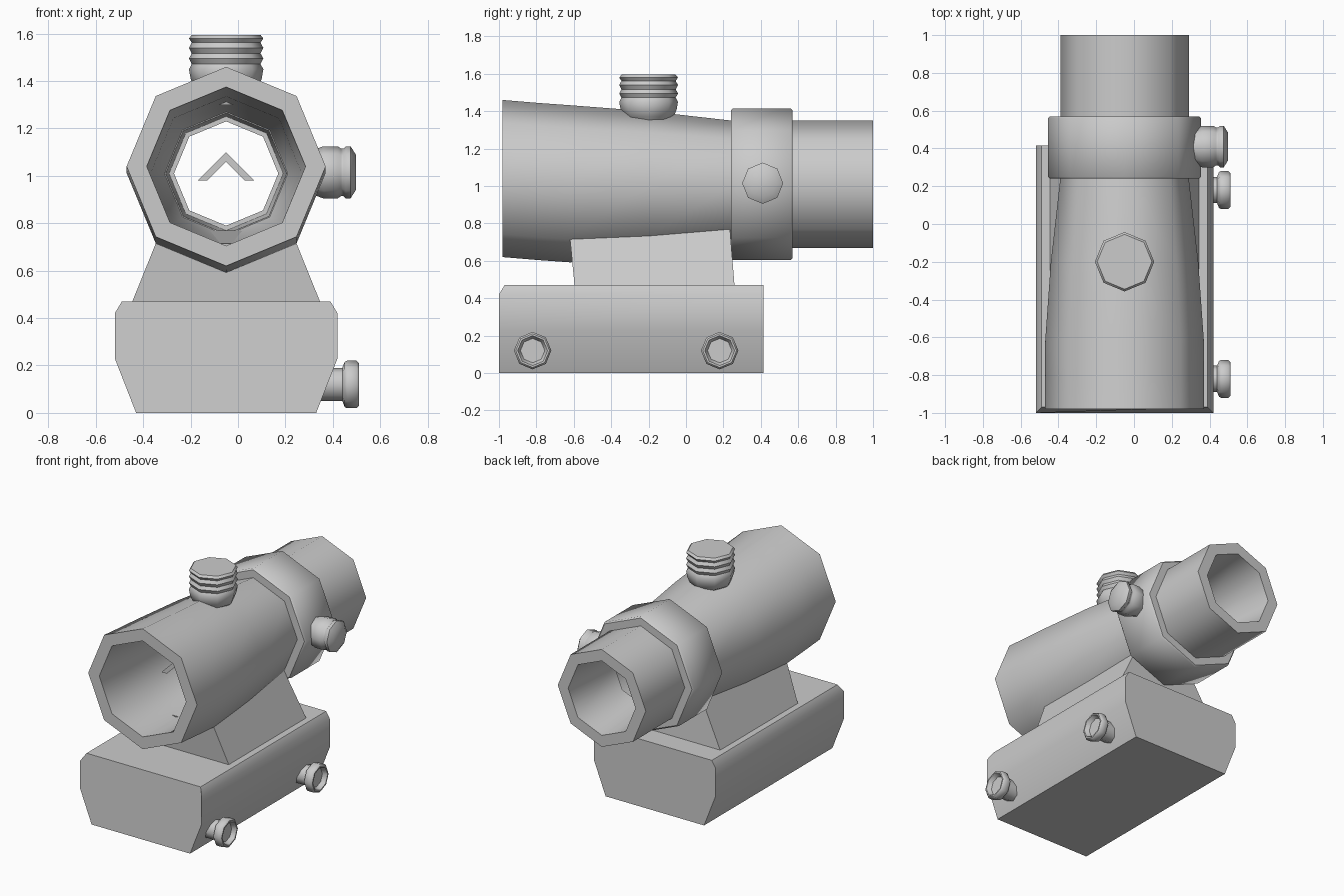
import bpy, bmesh, math
from mathutils import Vector, Matrix

cube = bpy.data.objects.get("Cube")
if cube:
    bpy.data.objects.remove(cube, do_unlink=True)

CX = -0.05      # tube centre line
SIDES = 8

grey = bpy.data.materials.new("plain grey")
grey.use_nodes = True
grey.diffuse_color = (0.6, 0.6, 0.6, 1)
grey.node_tree.nodes["Principled BSDF"].inputs["Base Color"].default_value = (0.6, 0.6, 0.6, 1)


def finish(name, bm, angle=47):
    bmesh.ops.recalc_face_normals(bm, faces=bm.faces)
    mesh = bpy.data.meshes.new(name)
    bm.to_mesh(mesh)
    bm.free()
    mesh.materials.append(grey)
    obj = bpy.data.objects.new(name, mesh)
    bpy.context.collection.objects.link(obj)
    bpy.ops.object.select_all(action='DESELECT')
    obj.select_set(True)
    bpy.context.view_layer.objects.active = obj
    bpy.ops.object.shade_smooth_by_angle(angle=math.radians(angle))
    return obj


def bridge(bm, a, b):
    for i in range(len(a)):
        j = (i + 1) % len(a)
        bm.faces.new((a[i], a[j], b[j], b[i]))


def tube(name, sections):
    """Closed hollow tube: sections (y, centre z, radius) run out and back in."""
    bm = bmesh.new()
    rings = []
    for y, cz, r in sections:
        angles = [2 * math.pi * k / SIDES for k in range(SIDES)]
        rings.append([bm.verts.new((CX + r * math.cos(a), y, cz + r * math.sin(a))) for a in angles])
    for k, ring in enumerate(rings):
        bridge(bm, ring, rings[(k + 1) % len(rings)])
    return finish(name, bm)


def knob(name, origin, axis, profile):
    """Turned part: profile (distance along axis, radius), capped at both ends."""
    bm = bmesh.new()
    turn = Matrix.Rotation(math.pi / 2, 3, 'Y') if axis == 'X' else Matrix.Identity(3)
    rings = []
    for d, r in profile:
        ring = []
        for k in range(SIDES):
            a = 2 * math.pi * k / SIDES
            p = turn @ Vector((r * math.cos(a), r * math.sin(a), d))
            ring.append(bm.verts.new(p + Vector(origin)))
        rings.append(ring)
    for a, b in zip(rings, rings[1:]):
        bridge(bm, a, b)
    bm.faces.new(rings[0])
    bm.faces.new(rings[-1])
    return finish(name, bm)


def loft(name, loops, angle=47):
    """Solid between matching loops of points."""
    bm = bmesh.new()
    rings = [[bm.verts.new(p) for p in loop] for loop in loops]
    for a, b in zip(rings, rings[1:]):
        bridge(bm, a, b)
    bm.faces.new(rings[0])
    bm.faces.new(rings[-1])
    return finish(name, bm, angle)


# Tapered main body, hollow
tube("main_body", [
    (-0.98, 1.04, 0.42), (-0.8, 1.025, 0.42), (-0.62, 1.012, 0.42), (-0.2, 1.01, 0.39), (0.26, 1.01, 0.338),
    (0.26, 1.01, 0.255), (0.2, 1.01, 0.27), (-0.62, 1.02, 0.315), (-0.98, 1.04, 0.335)])

# Collar and rear eyepiece
tube("collar", [
    (0.24, 1.01, 0.395), (0.25, 1.01, 0.405), (0.56, 1.01, 0.405), (0.57, 1.01, 0.395),
    (0.57, 1.01, 0.24), (0.24, 1.01, 0.255)])
tube("rear_eyepiece", [
    (0.55, 1.01, 0.34), (1.0, 1.01, 0.34), (1.0, 1.01, 0.26), (0.55, 1.01, 0.22)])

# Flared pedestal under the body
loft("pedestal", [
    [(CX - w0, y0, z0), (CX + w0, y0, z0), (CX + w1, y1, z1), (CX - w1, y1, z1)]
    for w0, y0, z0, w1, y1, z1 in [(0.40, -0.595, 0.46, 0.40, 0.26, 0.46),
                                   (0.297, -0.62, 0.715, 0.24, 0.235, 0.77)]])

# Mounting base: one half profile mirrored, with a bevelled top front edge
half = [(0.38, 0.0), (0.47, 0.23), (0.47, 0.42), (0.44, 0.47)]
outline = [(CX + x, z) for x, z in half] + [(CX - x, z) for x, z in reversed(half)]
loft("mounting_base", [
    [(x, -0.97 if z > 0.45 else -1.0, z) for x, z in outline],
    [(x, 0.415, z) for x, z in outline]], 40)

# Clamp bolts with dished heads
for label, y in (("front", -0.82), ("rear", 0.18)):
    knob(label + "_clamp_bolt", (0, y, 0.12), 'X', [
        (0.3, 0.07), (0.44, 0.07), (0.45, 0.095), (0.46, 0.1), (0.5, 0.1), (0.51, 0.09),
        (0.51, 0.08), (0.48, 0.065)])

# Side adjustment knob
knob("side_knob", (0, 0.41, 1.015), 'X', [
    (0.25, 0.09), (0.32, 0.095), (0.36, 0.11), (0.42, 0.11), (0.435, 0.1), (0.445, 0.1),
    (0.455, 0.11), (0.475, 0.11), (0.497, 0.075)])

# Ridged top knob
ridges = []
for k in range(3):
    z = 1.45 + 0.045 * k
    ridges += [(z, 0.157), (z + 0.022, 0.145)]
knob("top_knob", (CX, -0.2, 0), 'Z',
     [(1.3, 0.09), (1.345, 0.1), (1.37, 0.135), (1.41, 0.15)] + ridges + [(1.58, 0.157), (1.595, 0.145)])

# Chevron aiming mark
chevron = [(0, 1.10), (0.12, 0.98), (0.08, 0.98), (0, 1.06), (-0.08, 0.98), (-0.12, 0.98)]
loft("chevron_mark", [[(CX + x, y, z) for x, z in chevron] for y in (-0.6, -0.595)])
